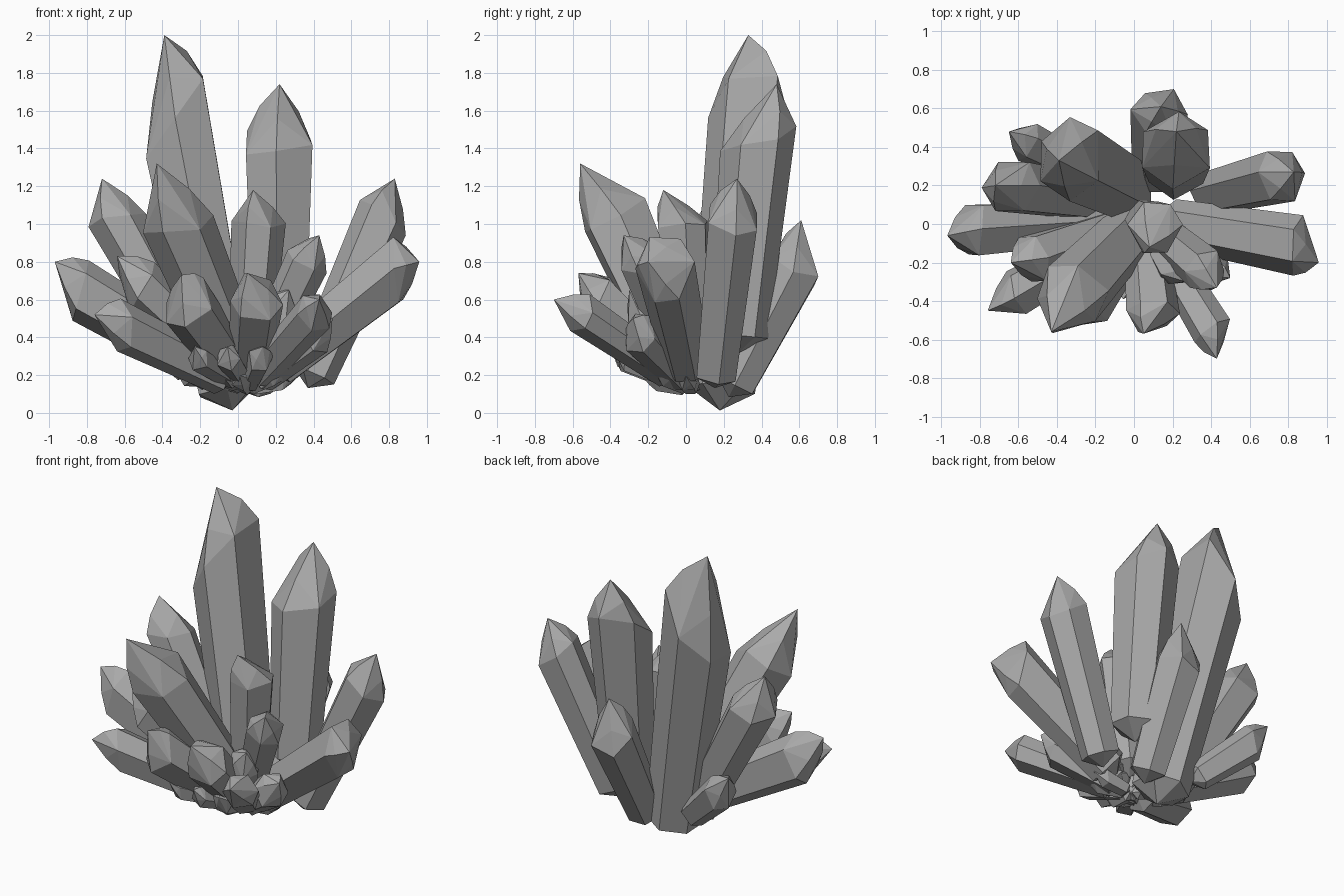
import bpy
import bmesh
import math
import random
from mathutils import Vector

random.seed(4)

# Remove the default object only
default = bpy.data.objects.get("Cube")
if default:
    bpy.data.objects.remove(default, do_unlink=True)

# Single grey mineral colour
stone = bpy.data.materials.new("crystal_grey")
stone.use_nodes = True
colour = (0.4, 0.4, 0.4, 1)
stone.diffuse_color = colour
stone.node_tree.nodes["Principled BSDF"].inputs["Base Color"].default_value = colour

HUB = Vector((.05, .03, .13))  # common root the crystals grow out of
UPWARD = (0, 0, .4)


def crystal(name, shoulder, tip, radius, base=None, slant=UPWARD, turn=0, sides=6):
    """Faceted prism from a blunt root, widening to a slanted shoulder, a crown and a point."""
    shoulder, tip, slant = Vector(shoulder), Vector(tip), Vector(slant)
    base = Vector(base) if base else HUB.lerp(shoulder, .2)
    axis = (shoulder - base).normalized()
    side = axis.cross(Vector((0, 1, 0))).normalized()
    other = axis.cross(side)

    points = [tip, base - axis * radius * .5]
    for i in range(sides):
        angle = math.tau * i / sides + turn + random.uniform(-.12, .12)
        direction = side * math.cos(angle) + other * math.sin(angle)
        rise = direction.dot(slant) + random.uniform(-.2, .2)
        points.append(shoulder + (direction + axis * rise) * radius)
        points.append(base + direction * radius * .8)
        if i % 2:  # every other edge carries a crown facet
            points.append(shoulder.lerp(tip, .5) + (direction + axis * rise) * radius * .62)

    bm = bmesh.new()
    for point in points:
        bm.verts.new(point)
    hull = bmesh.ops.convex_hull(bm, input=bm.verts[:])
    loose = [v for v in hull["geom_interior"] if isinstance(v, bmesh.types.BMVert)]
    bmesh.ops.delete(bm, geom=loose, context="VERTS")
    bmesh.ops.dissolve_limit(bm, angle_limit=math.radians(3),
                             verts=bm.verts[:], edges=bm.edges[:])
    bmesh.ops.recalc_face_normals(bm, faces=bm.faces[:])
    mesh = bpy.data.meshes.new(name)
    bm.to_mesh(mesh)
    bm.free()
    mesh.materials.append(stone)
    obj = bpy.data.objects.new(name, mesh)
    bpy.context.collection.objects.link(obj)
    return obj


# Two tallest spires at the back
crystal("tallest_spire", shoulder=(-.33, .34, 1.58), tip=(-.39, .33, 2), radius=.22,
        base=(-.05, .19, .12), slant=(.9, 0, 0), turn=.52)
crystal("second_spire", shoulder=(.22, .38, 1.43), tip=(.22, .48, 1.74), radius=.195,
        base=(.22, .28, .41), slant=(0, .5, 0), turn=.5)

# Large crystals leaning outward
crystal("front_large_crystal", shoulder=(-.33, -.37, 1.03), tip=(-.43, -.56, 1.32), radius=.19,
        slant=(-.2, 0, 0))
crystal("right_upper_crystal", shoulder=(-.64, .2, 1.02), tip=(-.72, .2, 1.24), radius=.15,
        base=(-.18, .13, .2), slant=(-.4, 0, .2))
crystal("left_upper_crystal", shoulder=(.77, .25, 1.04), tip=(.83, .27, 1.24), radius=.15,
        base=(.4, .16, .2))
crystal("left_lower_crystal", shoulder=(.85, -.11, .77), tip=(.96, -.2, .8), radius=.16,
        slant=(0, 0, .7), turn=.5)
crystal("right_lower_crystal", shoulder=(-.82, -.03, .64), tip=(-.97, -.06, .8), radius=.16,
        slant=(0, 0, .2))
crystal("back_crystal", shoulder=(.13, .58, .77), tip=(.14, .61, 1.02), radius=.15,
        base=(.11, .26, .15), slant=(0, 0, .2))
crystal("centre_crystal", shoulder=(.11, -.02, 1.02), tip=(.08, -.12, 1.18), radius=.145)

# Medium crystals around the front
crystal("front_left_tall_crystal", shoulder=(.37, -.24, .81), tip=(.43, -.33, .94), radius=.12)
crystal("front_left_low_crystal", shoulder=(.41, -.56, .53), tip=(.43, -.7, .6), radius=.11)
crystal("front_left_inner_crystal", shoulder=(.22, -.25, .54), tip=(.27, -.3, .65), radius=.1)
crystal("front_middle_crystal", shoulder=(.1, -.46, .59), tip=(.05, -.57, .74), radius=.14)
crystal("front_right_crystal", shoulder=(-.27, -.43, .58), tip=(-.3, -.52, .73), radius=.15)
crystal("right_front_low_crystal", shoulder=(-.62, -.36, .46), tip=(-.76, -.45, .52), radius=.13)
crystal("right_front_crystal", shoulder=(-.52, -.18, .68), tip=(-.64, -.2, .83), radius=.14)
crystal("left_front_small_crystal", shoulder=(.42, -.25, .42), tip=(.5, -.28, .5), radius=.11)
crystal("back_right_small_crystal", shoulder=(-.56, .43, .52), tip=(-.65, .48, .65), radius=.11,
        base=(-.26, .28, .24))

# Little points along the front foot
for number, x in enumerate((-.21, -.05, .12)):
    crystal("foot_point_" + str(number), shoulder=(x, -.33, .29), tip=(x * 1.1, -.39, .35),
            radius=.07, sides=5)

# Tiny shards filling the root
for number in range(6):
    angle = math.pi * (1 + number / 5) + random.uniform(-.2, .2)
    out = Vector((math.cos(angle), math.sin(angle), random.uniform(.1, .5)))
    reach = random.uniform(.14, .24)
    crystal("root_shard_" + str(number), shoulder=HUB + out * reach,
            tip=HUB + out * (reach + .07), radius=.06, sides=5)
